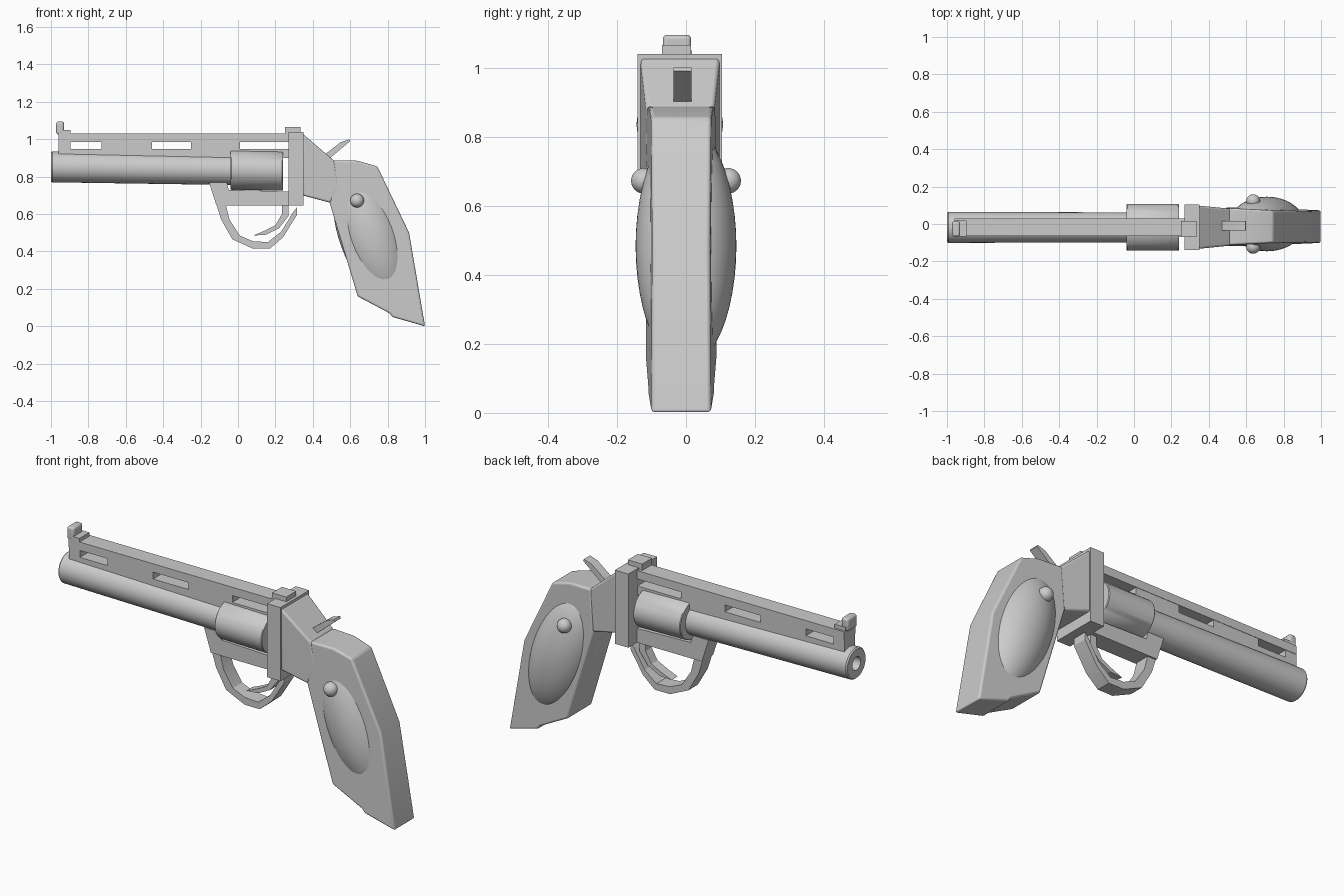
import bpy, bmesh, math

if "Cube" in bpy.data.objects:
    bpy.data.objects.remove(bpy.data.objects["Cube"])

CY = -0.018  # centre plane of the metal parts


def finish(name, bm, bevel=0.0, angle=35):
    bmesh.ops.recalc_face_normals(bm, faces=bm.faces)
    me = bpy.data.meshes.new(name)
    bm.to_mesh(me)
    bm.free()
    ob = bpy.data.objects.new(name, me)
    bpy.context.collection.objects.link(ob)
    if bevel:
        m = ob.modifiers.new("soft_edges", 'BEVEL')
        m.width, m.segments = bevel, 3
        m.limit_method, m.angle_limit = 'ANGLE', math.radians(30)
    bpy.ops.object.select_all(action='DESELECT')
    ob.select_set(True)
    bpy.context.view_layer.objects.active = ob
    bpy.ops.object.shade_smooth_by_angle(angle=math.radians(angle))
    return ob


def plate(name, pts, half, cy=CY, bevel=0.0, angle=20):
    """Side profile (x, z) extruded along y; half may be a function of x, z."""
    w = half if callable(half) else (lambda x, z: half)
    bm = bmesh.new()
    a = [bm.verts.new((x, cy - w(x, z), z)) for x, z in pts]
    b = [bm.verts.new((x, cy + w(x, z), z)) for x, z in pts]
    bm.faces.new(a)
    bm.faces.new(b[::-1])
    for i in range(len(pts)):
        j = (i + 1) % len(pts)
        bm.faces.new((a[i], b[i], b[j], a[j]))
    return finish(name, bm, bevel, angle)


def box(name, x0, x1, z0, z1, half, cy=CY, bevel=0.0):
    return plate(name, [(x0, z0), (x1, z0), (x1, z1), (x0, z1)], half, cy, bevel)


def lathe(name, profile, z, sy=1.0, sz=1.0, slope=0.0, n=48):
    """(x, radius) profile turned around an axis along x, sloping in z."""
    bm = bmesh.new()
    rings = []
    for x, r in profile:
        zc = z + slope * x
        rings.append([bm.verts.new((x, CY + sy * r * math.cos(2 * math.pi * i / n),
                                    zc + sz * r * math.sin(2 * math.pi * i / n)))
                      for i in range(n)])
    for p, q in zip(rings, rings[1:]):
        for i in range(n):
            j = (i + 1) % n
            bm.faces.new((p[i], p[j], q[j], q[i]))
    bm.faces.new(rings[0])
    bm.faces.new(rings[-1])
    return finish(name, bm)


def ellipsoid(name, loc, radii, tilt=0.0):
    bpy.ops.mesh.primitive_uv_sphere_add(segments=48, ring_count=24, location=loc,
                                         rotation=(0, tilt, 0))
    ob = bpy.context.object
    ob.name, ob.scale = name, radii
    bpy.ops.object.shade_smooth()
    return ob


# barrel with recessed muzzle, and the drum behind it
lathe("barrel", [(-0.94, 0.035), (-1.0, 0.035), (-1.0, 0.077), (-0.993, 0.083),
                 (0.0, 0.08)], 0.835, slope=-0.018)
lathe("drum", [(-0.04, 0.122), (-0.036, 0.125), (0.236, 0.125), (0.24, 0.122)],
      0.837, sz=0.86, slope=-0.018)

# ventilated top rib
box("top_rib", -0.96, 0.28, 0.985, 1.03, 0.047)
box("lower_rib", -0.96, 0.28, 0.9, 0.947, 0.045)
for i, (x0, x1) in enumerate([(-0.96, -0.895), (-0.73, -0.46), (-0.25, 0.01)]):
    box(f"rib_post_{i + 1}", x0, x1, 0.94, 0.99, 0.045)

# sights
box("front_sight_base", -0.96, -0.895, 1.025, 1.05, 0.042, -0.024)
box("front_sight_blade", -0.972, -0.93, 1.025, 1.095, 0.041, -0.026, 0.012)
box("rear_sight", 0.25, 0.335, 1.025, 1.065, 0.042, -0.027)

# frame
box("rear_frame", 0.27, 0.35, 0.645, 1.04, 0.122)
plate("lower_frame", [(-0.155, 0.77), (-0.115, 0.645), (0.28, 0.645), (0.28, 0.72),
                      (-0.05, 0.73), (-0.06, 0.77)], 0.048)

# trigger and its guard
outer = [(-0.115, 0.65), (-0.09, 0.57), (-0.03, 0.465), (0.08, 0.415), (0.17, 0.415),
         (0.24, 0.475), (0.315, 0.595), (0.315, 0.635)]
inner = [(0.295, 0.61), (0.23, 0.505), (0.16, 0.45), (0.08, 0.455), (0.01, 0.485),
         (-0.045, 0.57), (-0.065, 0.65)]
plate("trigger_guard", outer + inner, 0.04)
plate("trigger", [(0.235, 0.66), (0.27, 0.66), (0.27, 0.59), (0.22, 0.525), (0.15, 0.49),
                  (0.08, 0.485), (0.14, 0.51), (0.2, 0.54), (0.235, 0.6)], 0.026)

# hammer
plate("hammer", [(0.44, 0.9), (0.55, 0.985), (0.595, 1.0), (0.6, 0.99), (0.57, 0.965),
                 (0.48, 0.89)], 0.026, -0.01)

# neck and handle of the grip
plate("grip_neck", [(0.345, 1.03), (0.515, 0.885), (0.54, 0.75), (0.495, 0.66), (0.345, 0.7)],
      lambda x, z: 0.115 - 0.1 * (x - 0.35), -0.017, 0.01)
plate("grip_handle", [(0.505, 0.888), (0.64, 0.885), (0.745, 0.855), (0.915, 0.5), (1.0, 0.0),
                      (0.825, 0.05), (0.81, 0.07), (0.64, 0.16), (0.49, 0.66)],
      lambda x, z: 0.103 - 0.054 * ((x - 0.49) * 0.957 + (z - 0.66) * 0.287), -0.014, 0.01)

# oval side panels and screws
ellipsoid("grip_panels", (0.71, 0, 0.483), (0.168, 0.146, 0.365), math.radians(-20))
for side, s in (("front", -1), ("back", 1)):
    ellipsoid(f"{side}_screw", (0.637, s * 0.122, 0.672), (0.037,) * 3)
